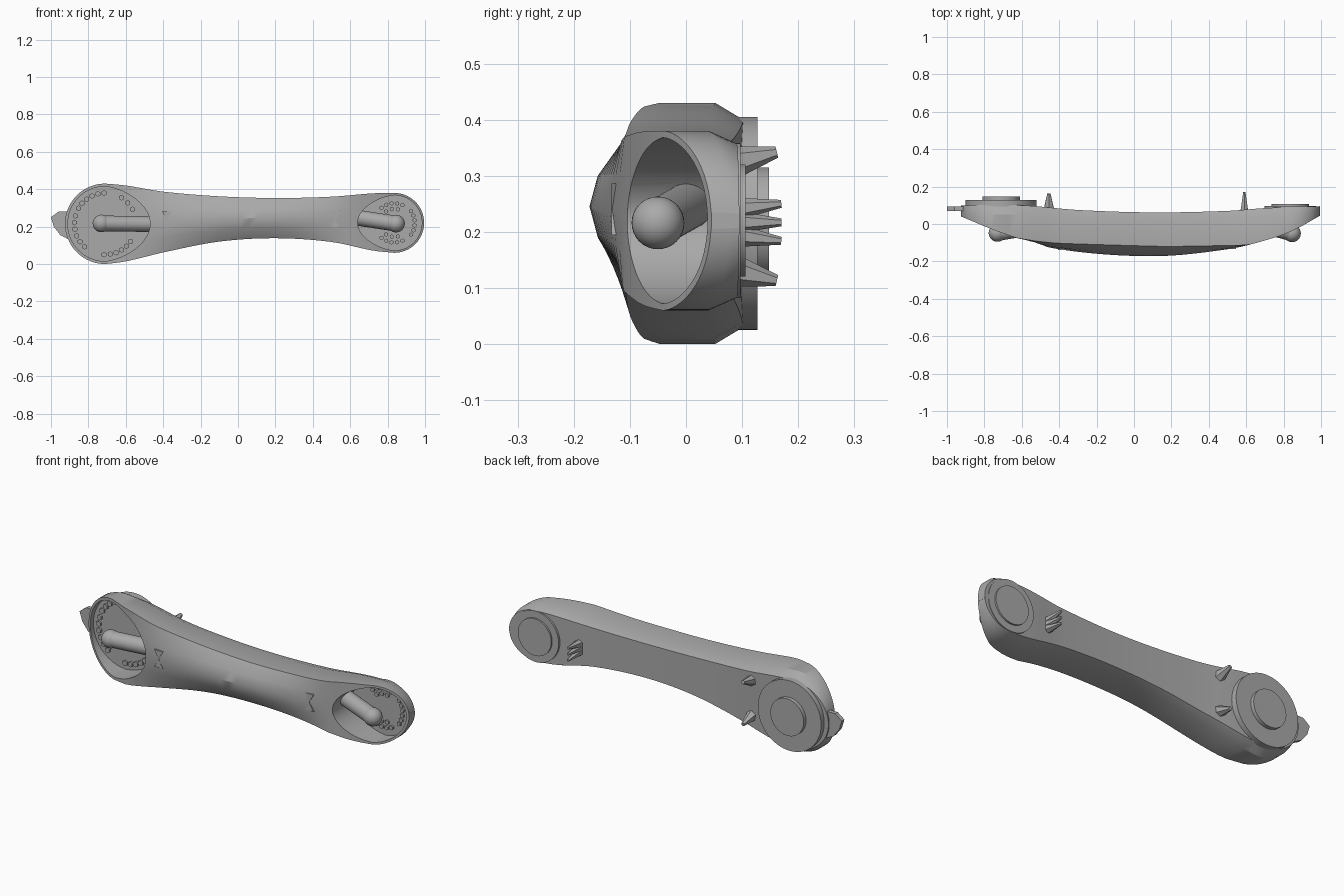
import bpy, bmesh, math
from mathutils import Vector

if "Cube" in bpy.data.objects:
    bpy.data.objects.remove(bpy.data.objects["Cube"])

grey = bpy.data.materials.new("plain grey")
grey.use_nodes = True
grey.diffuse_color = (0.4, 0.4, 0.4, 1)
grey.node_tree.nodes["Principled BSDF"].inputs["Base Color"].default_value = (0.4, 0.4, 0.4, 1)


def finish(name, bm, smooth=True):
    bmesh.ops.recalc_face_normals(bm, faces=bm.faces)
    mesh = bpy.data.meshes.new(name)
    bm.to_mesh(mesh)
    bm.free()
    mesh.materials.append(grey)
    ob = bpy.data.objects.new(name, mesh)
    bpy.context.collection.objects.link(ob)
    if smooth:
        shade(ob)
    return ob


def shade(ob):
    bpy.ops.object.select_all(action='DESELECT')
    ob.select_set(True)
    bpy.context.view_layer.objects.active = ob
    bpy.ops.object.shade_smooth_by_angle(angle=math.radians(30))


def rod(bm, a, b, r1, r2, sides=48):
    """Round bar or cone between two points."""
    a, b = Vector(a), Vector(b)
    made = bmesh.ops.create_cone(bm, cap_ends=True, segments=sides, radius1=r1,
                                 radius2=r2, depth=(b - a).length)
    turn = (b - a).to_track_quat('Z', 'Y').to_matrix().to_4x4()
    turn.translation = (a + b) / 2
    bmesh.ops.transform(bm, matrix=turn, verts=made['verts'])


def plate(bm, outline, y0, y1):
    """Prism from an outline in x and z, reaching from y0 to y1."""
    face = bm.faces.new([bm.verts.new((x, y0, z)) for x, z in outline])
    out = bmesh.ops.extrude_face_region(bm, geom=[face])['geom']
    bmesh.ops.translate(bm, vec=(0, y1 - y0, 0),
                        verts=[v for v in out if isinstance(v, bmesh.types.BMVert)])


def curve_at(pts, x):
    """Smooth value through a short list of (x, value) points."""
    x = min(max(x, pts[0][0]), pts[-1][0])
    i = max(k for k in range(len(pts) - 1) if pts[k][0] <= x)
    slope = lambda k: ((pts[min(k + 1, len(pts) - 1)][1] - pts[max(k - 1, 0)][1])
                       / (pts[min(k + 1, len(pts) - 1)][0] - pts[max(k - 1, 0)][0]))
    (xa, va), (xb, vb) = pts[i], pts[i + 1]
    w = xb - xa
    t = (x - xa) / w
    return (va * (1 + 2 * t) * (1 - t) ** 2 + slope(i) * w * t * (1 - t) ** 2
            + vb * t * t * (3 - 2 * t) + slope(i + 1) * w * t * t * (t - 1))


BIG, SMALL = (-0.71, 0.215, 0.215), (0.835, 0.22, 0.16)   # lobe x, z, radius
TOP = [(-0.71, 0.43), (-0.6, 0.42), (-0.4, 0.387), (-0.1, 0.362), (0.2, 0.353),
       (0.5, 0.36), (0.72, 0.378), (0.835, 0.38)]
BOTTOM = [(-0.71, 0.0), (-0.6, 0.014), (-0.4, 0.062), (-0.1, 0.12), (0.2, 0.138),
          (0.5, 0.118), (0.72, 0.072), (0.835, 0.06)]
FRONT = [(-0.925, 0.04), (-0.7, -0.05), (-0.4, -0.135), (0.1, -0.172),
         (0.5, -0.135), (0.7, -0.088), (0.85, -0.035), (0.995, 0.045)]
BACK = [(-0.925, 0.1), (-0.6, 0.1), (-0.3, 0.075), (0.1, 0.062),
        (0.5, 0.07), (0.7, 0.085), (0.995, 0.095)]


def section(x):
    """Cross-section ring of the body at x."""
    for cx, cz, r in (BIG, SMALL):
        if (x - cx) * cx > 0:
            h = math.sqrt(max(r * r - (x - cx) ** 2, 0.0002))
            top, bottom = cz + h, cz - h
            break
    else:
        top, bottom = curve_at(TOP, x), curve_at(BOTTOM, x)
    mid, h = (top + bottom) / 2, (top - bottom) / 2
    yf, yb = curve_at(FRONT, x), curve_at(BACK, x)
    k = max(0, 1 - (x / 0.62) ** 2)
    half = [(0.5, yf + 0.015 * k), (1, yf + 0.055 * k),
            (1, yb - min(0.05, 0.4 * (yb - yf))), (0.86, yb)]
    ring = [(0, yf)] + half + [(-u, y) for u, y in reversed(half)]
    return [(x, y, mid + u * h) for u, y in ring]


# Bowed body lofted along its length, closer sections around the lobes
n = 20
xs = [BIG[0] - BIG[2] * math.cos(i / n * math.pi / 2) for i in range(n)]
xs += [BIG[0] + (SMALL[0] - BIG[0]) * i / 36 for i in range(37)]
xs += [SMALL[0] + SMALL[2] * math.sin(i / n * math.pi / 2) for i in range(1, n + 1)]
bm = bmesh.new()
rings = [[bm.verts.new(p) for p in section(x)] for x in xs]
for a, b in zip(rings, rings[1:]):
    for i in range(len(a)):
        j = (i + 1) % len(a)
        bm.faces.new((a[i], a[j], b[j], b[i]))
bm.faces.new(rings[0])
bm.faces.new(rings[-1])
body = finish("body", bm, False)


def socket(lobe, r, reach, floor):
    """Cut a teardrop pocket into the front of a lobe."""
    side = -1 if lobe[0] > 0 else 1
    outline = []
    for i in range(64):
        c, s = math.cos(i * math.pi / 32), math.sin(i * math.pi / 32)
        point = max(c, 0)
        outline.append((lobe[0] + side * c * (reach if c > 0 else r),
                        lobe[1] + s * r * (1 - 0.15 * point)))
    bm = bmesh.new()
    plate(bm, outline, floor, -0.5)
    cutter = finish("socket_cutter", bm, False)
    cutter.hide_render = True
    mod = body.modifiers.new("socket", 'BOOLEAN')
    mod.operation, mod.solver, mod.object = 'DIFFERENCE', 'EXACT', cutter
    bpy.context.view_layer.objects.active = body
    bpy.ops.object.modifier_apply(modifier=mod.name)
    bpy.data.objects.remove(cutter)


socket(BIG, 0.2, 0.24, 0.06)
socket(SMALL, 0.148, 0.195, 0.065)
shade(body)

# Ball-ended pins reaching out of the socket walls
for name, ball, root in (("big_end_pin", (-0.73, -0.048, 0.217), (-0.43, 0.0, 0.213)),
                         ("small_end_pin", (0.845, -0.05, 0.216), (0.62, 0.01, 0.25))):
    bm = bmesh.new()
    rod(bm, root, ball, 0.042, 0.042, 32)
    made = bmesh.ops.create_uvsphere(bm, u_segments=32, v_segments=16, radius=0.047)
    bmesh.ops.translate(bm, vec=ball, verts=made['verts'])
    finish(name, bm)

# Round bosses on the back of both lobes
for name, lobe, steps in (("big_end_boss", BIG, ((0.19, 0.127), (0.1, 0.148))),
                          ("small_end_boss", SMALL, ((0.138, 0.097), (0.1, 0.106)))):
    bm = bmesh.new()
    for r, y in steps:
        rod(bm, (lobe[0], 0.08, lobe[1]), (lobe[0], y, lobe[1]), r, r, 64)
    finish(name, bm)


def studs(name, lobe, r, floor, arcs):
    """Rows of six-sided studs on a socket floor: first angle, last angle, count."""
    bm = bmesh.new()
    for a0, a1, count, radius in arcs:
        for i in range(count):
            a = math.radians(a0 + (a1 - a0) * i / (count - 1))
            x, z = lobe[0] + radius * math.cos(a), lobe[1] + radius * math.sin(a)
            rod(bm, (x, floor + 0.005, z), (x, floor - 0.01, z), r, r, 6)
    finish(name, bm)


studs("big_end_studs", BIG, 0.015, 0.06,
      ((92, 150, 6, 0.165), (165, 228, 6, 0.165), (268, 325, 6, 0.165), (28, 58, 3, 0.165)))
studs("small_end_studs", SMALL, 0.012, 0.065,
      ((-35, 35, 6, 0.11), (65, 130, 5, 0.105), (230, 295, 5, 0.105),
       (75, 125, 3, 0.075), (235, 285, 3, 0.075)))

# Outward-leaning horns on the back
bm = bmesh.new()
for z, lean in ((0.33, 0.012), (0.125, -0.012)):
    rod(bm, (-0.455, 0.06, z - lean), (-0.455, 0.162, z + lean), 0.036, 0.01, 6)
finish("back_horns", bm)

# Three-pronged spur at the small end
bm = bmesh.new()
for dz in (-0.033, 0, 0.033):
    rod(bm, (0.59, 0.055, 0.217 + dz * 0.6), (0.59, 0.17, 0.217 + dz), 0.026, 0.007, 6)
finish("back_spur", bm)

# Tail fin beyond the big end
bm = bmesh.new()
plate(bm, [(-0.88, 0.28), (-0.96, 0.28), (-1.0, 0.25), (-0.985, 0.2),
           (-0.95, 0.155), (-0.88, 0.12)], 0.07, 0.093)
finish("tail_fin", bm)

# Thin hourglass marks on the front
bm = bmesh.new()
for x, z in ((-0.38, 0.235), (0.52, 0.24)):
    y = curve_at(FRONT, x) + 0.008
    for s in (-1, 1):
        plate(bm, [(x, z), (x - 0.026, z + s * 0.046), (x + 0.026, z + s * 0.046)], y, y - 0.009)
finish("hourglass_marks", bm, False)
